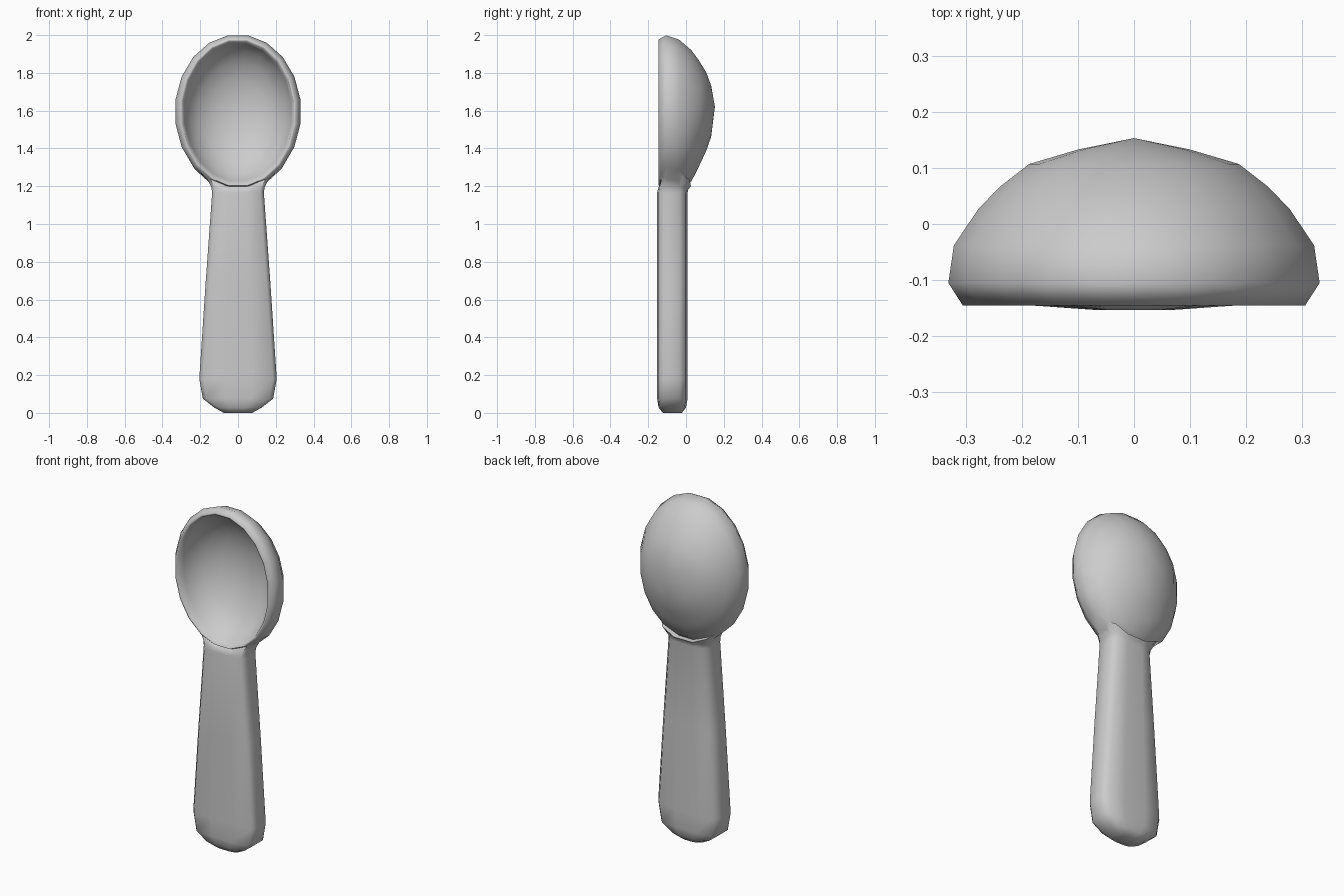
import bpy, bmesh, math

if "Cube" in bpy.data.objects:
    bpy.data.objects.remove(bpy.data.objects["Cube"])


def loft(name, rings, tip_a=None, tip_b=None):
    """Skin closed rings of points; each end is a fan to a tip or a flat cap."""
    bm = bmesh.new()
    rows = [[bm.verts.new(p) for p in r] for r in rings]
    n = len(rows[0])
    for a, b in zip(rows, rows[1:]):
        for i in range(n):
            j = (i + 1) % n
            bm.faces.new((a[i], a[j], b[j], b[i]))
    for row, tip in ((rows[0], tip_a), (rows[-1], tip_b)):
        if tip is None:
            bm.faces.new(row)
        else:
            t = bm.verts.new(tip)
            for i in range(n):
                bm.faces.new((row[i], row[(i + 1) % n], t))
    bmesh.ops.recalc_face_normals(bm, faces=bm.faces)
    me = bpy.data.meshes.new(name)
    bm.to_mesh(me)
    bm.free()
    ob = bpy.data.objects.new(name, me)
    bpy.context.collection.objects.link(ob)
    return ob


def oval(hw, top, bottom, y, n=20):
    c, r = (top + bottom) / 2, (top - bottom) / 2
    angles = [(i + 0.5) * math.tau / n for i in range(n)]
    return [(hw * math.sin(a), y, c + r * math.cos(a)) for a in angles]


# Bowl: outer shell from the back tip to the rim, then the hollow inside
bowl_rings = [
    (0.100, 1.735, 1.460, 0.133),
    (0.189, 1.805, 1.385, 0.107),
    (0.240, 1.870, 1.300, 0.068),
    (0.280, 1.925, 1.220, 0.028),
    (0.325, 1.982, 1.172, -0.038),
    (0.335, 2.004, 1.185, -0.105),
    (0.309, 1.982, 1.198, -0.145),
    (0.297, 1.972, 1.205, -0.143),
    (0.285, 1.957, 1.225, -0.100),
    (0.258, 1.920, 1.265, -0.045),
    (0.210, 1.860, 1.340, 0.008),
    (0.140, 1.775, 1.440, 0.045),
    (0.075, 1.700, 1.520, 0.063),
]
bowl = loft("bowl", [oval(*r) for r in bowl_rings],
            (0, 0.153, 1.62), (0, 0.070, 1.61))


# Handle: flat tapered grip with rounded edges
def section(hw, z, squash=1.0, sag=0.0, shift=0.0):
    half = [(hw * 0.35, -0.153), (hw - 0.02, -0.145), (hw, -0.122),
            (hw, -0.035), (hw - 0.03, 0.0), (hw * 0.35, 0.008)]
    pts = half + [(-x, y) for x, y in reversed(half)]
    mid = -0.072
    return [(x, mid + shift + (y - mid) * squash, z + sag * x * x)
            for x, y in pts]


handle_rings = [
    section(0.075, 0.0, 0.62),
    section(0.125, 0.028, 0.9),
    section(0.186, 0.075),
    section(0.205, 0.18),
    section(0.172, 0.68),
    section(0.137, 1.165),
    section(0.141, 1.180, 1.0, 0.8, 0.004),
    section(0.172, 1.192, 1.0, 2.2, 0.018),
]
handle = loft("handle", handle_rings, None, (0, -0.06, 1.196))

# Join both parts into one moulded body with smooth shading
union = bowl.modifiers.new("join", 'BOOLEAN')
union.operation = 'UNION'
union.solver = 'EXACT'
union.object = handle
bpy.context.view_layer.objects.active = bowl
bowl.select_set(True)
bpy.ops.object.modifier_apply(modifier=union.name)
bpy.data.objects.remove(handle)
bowl.name = "scoop_body"
bpy.ops.object.shade_smooth_by_angle(angle=math.radians(80))
